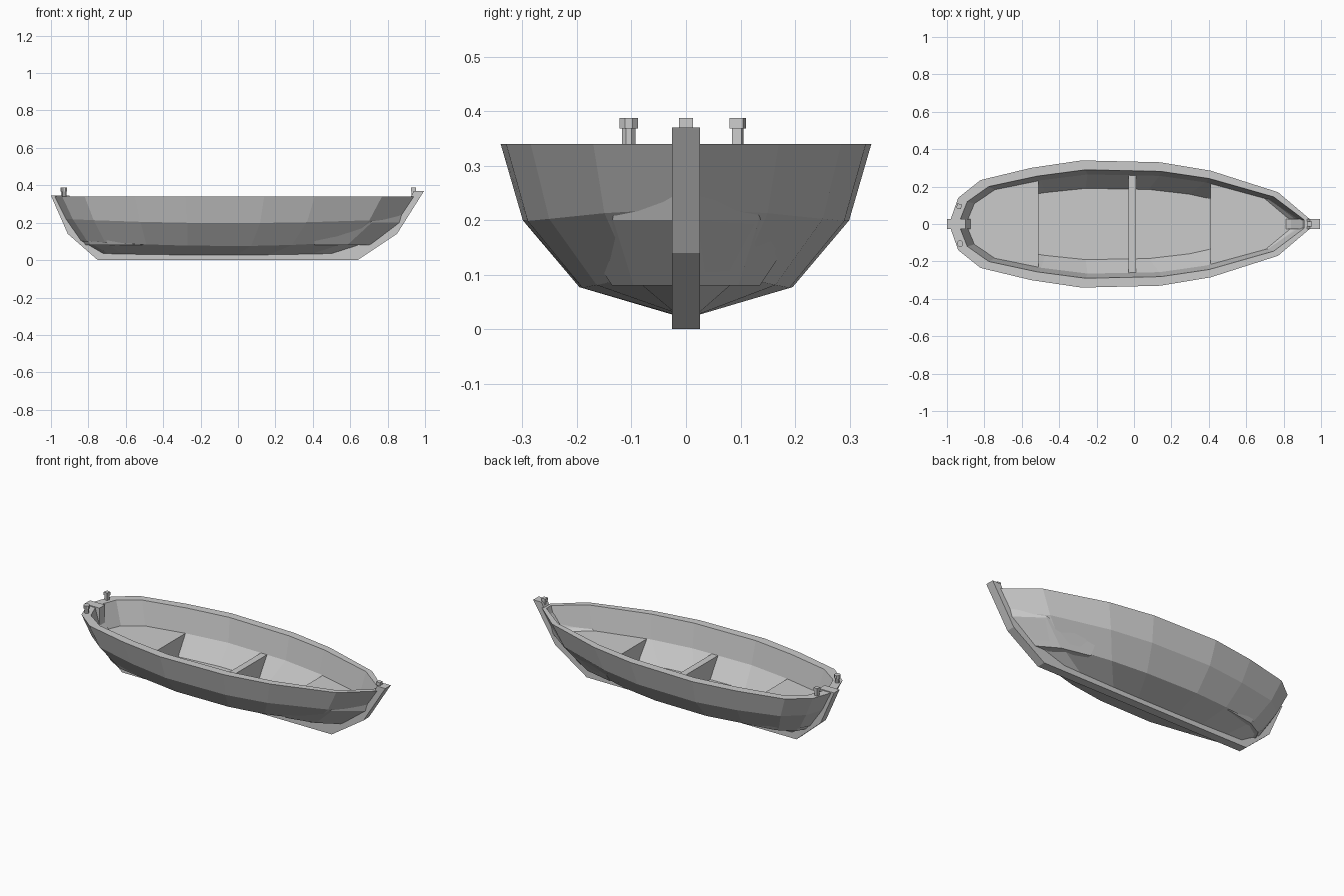
import bpy, bmesh
from math import pi
from mathutils import Vector

cube = bpy.data.objects.get("Cube")
if cube:
    bpy.data.objects.remove(cube)

grey = bpy.data.materials.new("plain grey")
grey.use_nodes = True
grey.diffuse_color = (0.6, 0.6, 0.6, 1)
grey.node_tree.nodes["Principled BSDF"].inputs["Base Color"].default_value = (0.6, 0.6, 0.6, 1)

# Half outline of the gunwale from stern to bow
OUTLINE = [(-.98, .026), (-.94, .14), (-.82, .235), (-.55, .30), (-.28, .34),
           (.14, .33), (.41, .285), (.77, .17), (.94, .026)]


def finish(bm, name):
    bmesh.ops.recalc_face_normals(bm, faces=bm.faces)
    mesh = bpy.data.meshes.new(name)
    bm.to_mesh(mesh)
    bm.free()
    mesh.materials.append(grey)
    obj = bpy.data.objects.new(name, mesh)
    bpy.context.collection.objects.link(obj)
    return obj


def ring(bm, x0, x1, width, z, lift=0, tip=.026):
    """Closed horizontal outline, stretched from x0 to x1 with raised ends."""
    half = []
    for x, y in OUTLINE:
        t = (x + .98) / 1.92
        half.append((x0 + t * (x1 - x0), max(y * width, tip), z + lift * (2 * t - 1) ** 2))
    pts = half + [(x, -y, z) for x, y, z in reversed(half)]
    return [bm.verts.new(p) for p in pts]


def loft(bm, rings):
    for a, b in zip(rings, rings[1:]):
        for i in range(len(a)):
            j = (i + 1) % len(a)
            bm.faces.new((a[i], a[j], b[j], b[i]))


# Hull shell: outside planks, gunwale rim, inside planks and floor
bm = bmesh.new()
rings = [ring(bm, -.72, .5, 0, .027, .008),
         ring(bm, -.84, .72, .575, .075, .03),
         ring(bm, -.92, .86, .88, .198, .022),
         ring(bm, -.98, .94, 1, .34),
         ring(bm, -.93, .91, .853, .34, tip=.004),
         ring(bm, -.89, .87, .78, .2, tip=.004),
         ring(bm, -.82, .72, .56, .085, tip=.004)]
loft(bm, rings)
bm.faces.new(rings[0])
bm.faces.new(rings[-1])
finish(bm, "hull")


# Solid slices of the interior: end decks and the middle thwart
def interior_slice(name, start, end):
    bm = bmesh.new()
    low = ring(bm, -.82, .72, .565, .08, tip=.004)
    high = ring(bm, -.89, .87, .785, .2, tip=.004)
    loft(bm, [low, high])
    bm.faces.new(low)
    bm.faces.new(high)
    for x, direction in ((start, -1), (end, 1)):
        geom = bm.verts[:] + bm.edges[:] + bm.faces[:]
        cut = bmesh.ops.bisect_plane(bm, geom=geom, plane_co=(x, 0, 0),
                                     plane_no=(direction, 0, 0), clear_outer=True)
        edges = [e for e in cut["geom_cut"] if isinstance(e, bmesh.types.BMEdge)]
        if edges:
            bmesh.ops.holes_fill(bm, edges=edges)
    finish(bm, name)


interior_slice("stern_deck", -1, -.51)
interior_slice("thwart", -.03, .01)
interior_slice("bow_deck", .41, 1)

# Keel bar running up into both end posts
outer = [(-1, .345), (-.91, .14), (-.75, 0), (.64, 0), (.85, .14), (.995, .37)]
inner = [(.94, .37), (.92, .33), (.84, .22), (.7, .12), (.48, .045),
         (-.7, .045), (-.82, .12), (-.9, .24), (-.9, .345)]
bm = bmesh.new()
face = bm.faces.new([bm.verts.new((x, -.026, z)) for x, z in outer + inner])
side = bmesh.ops.extrude_face_region(bm, geom=[face])["geom"]
bmesh.ops.translate(bm, vec=(0, .052, 0),
                    verts=[v for v in side if isinstance(v, bmesh.types.BMVert)])
finish(bm, "keel")


# Mooring posts: narrow neck with a wider cap
def post(name, x, y, sides, turn):
    bm = bmesh.new()
    for radius, z0, z1 in ((.013, .33, .37), (.018, .368, .387)):
        made = bmesh.ops.create_cone(bm, cap_ends=True, segments=sides, radius1=radius,
                                     radius2=radius, depth=z1 - z0)
        bmesh.ops.translate(bm, verts=made["verts"], vec=(0, 0, (z0 + z1) / 2))
    obj = finish(bm, name)
    obj.location = Vector((x, y, 0))
    obj.rotation_euler.z = turn


post("left_mooring_post", -.935, .095, 4, pi / 4 - .2)
post("right_mooring_post", -.93, -.105, 8, pi / 8)
post("bow_post", .938, 0, 4, pi / 4)
